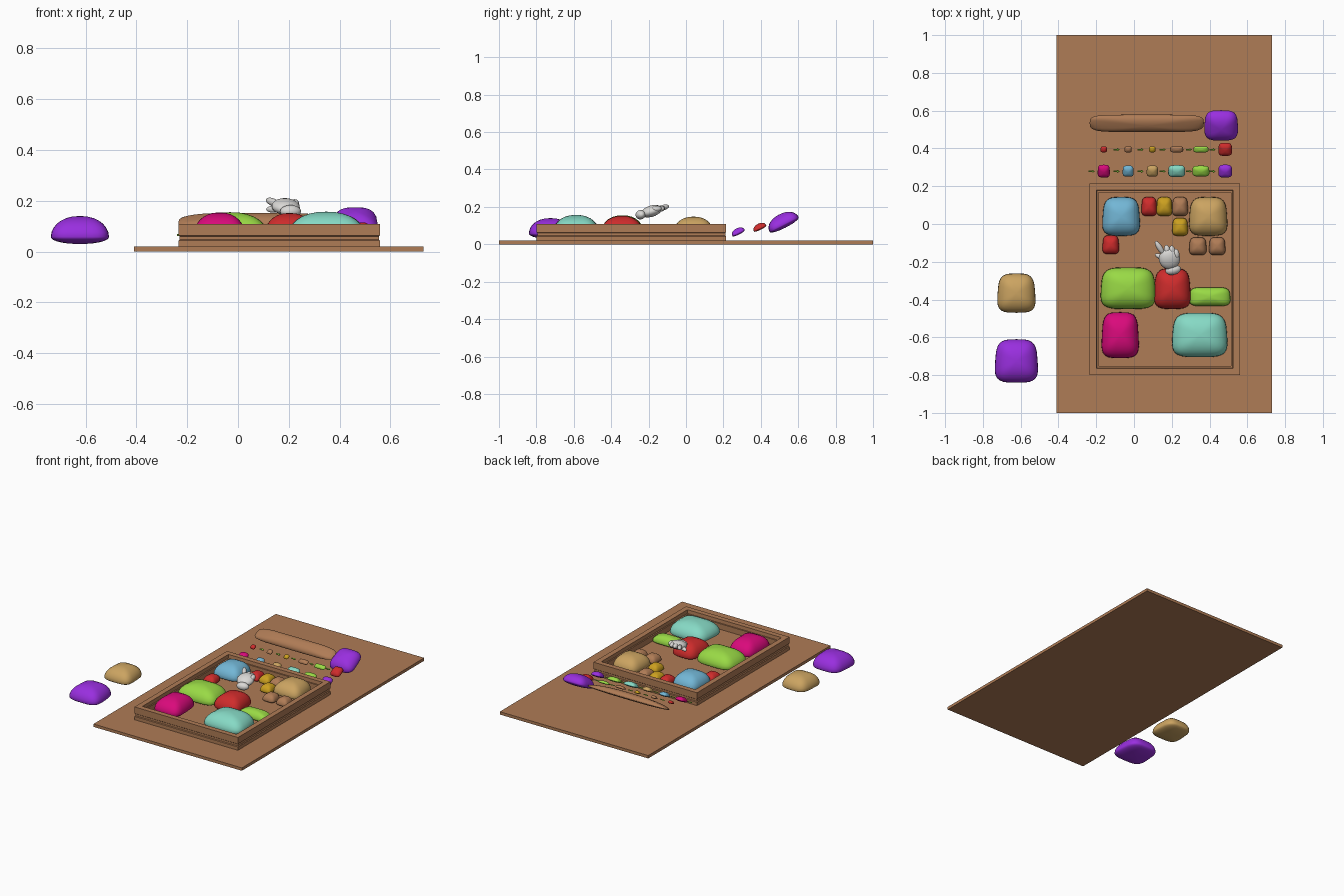
import bpy, bmesh, math
from mathutils import Vector, Matrix

if "Cube" in bpy.data.objects:
    bpy.data.objects.remove(bpy.data.objects["Cube"])

COLOURS = {
    "brown": (0.43, 0.20, 0.092), "purple": (0.32, 0.028, 0.74), "tan": (0.60, 0.37, 0.12),
    "blue": (0.17, 0.47, 0.67), "red": (0.62, 0.025, 0.025), "lime": (0.32, 0.70, 0.06),
    "magenta": (0.70, 0.003, 0.20), "mint": (0.24, 0.70, 0.56), "gold": (0.60, 0.35, 0.014),
    "white": (0.70, 0.69, 0.67),
}
MATS = {}
for cname, c in COLOURS.items():
    MATS[cname] = bpy.data.materials.new(cname)
    MATS[cname].diffuse_color = (*c, 1)


def finish(bm, name, colour, smooth=False):
    bmesh.ops.recalc_face_normals(bm, faces=bm.faces[:])
    mesh = bpy.data.meshes.new(name)
    bm.to_mesh(mesh)
    bm.free()
    mesh.materials.append(MATS[colour])
    ob = bpy.data.objects.new(name, mesh)
    bpy.context.collection.objects.link(ob)
    if smooth:
        for o in bpy.context.selected_objects:
            o.select_set(False)
        ob.select_set(True)
        bpy.context.view_layer.objects.active = ob
        bpy.ops.object.shade_smooth_by_angle(angle=math.radians(50))
    return ob


def spow(v, p):
    return math.copysign(abs(v) ** p, v)


def cushion(name, colour, x0, x1, y0, y1, z0, z1, tilt=0.0, taper=0.07, segs=32):
    """Domed cushion with a rounded-square outline and a nearly flat underside."""
    sx, sy, h = (x1 - x0) / 2, (y1 - y0) / 2, z1 - z0
    corner = min(sx, sy)
    bm = bmesh.new()
    bmesh.ops.create_uvsphere(bm, u_segments=segs, v_segments=14, radius=1)
    for v in bm.verts:
        x, y, z = v.co
        r = min(1.0, math.hypot(x, y))
        a = math.atan2(y, x)
        # keep the corner radius even on long cushions
        ux, uy = spow(math.cos(a), 0.55), spow(math.sin(a), 0.55)
        rr = r ** 0.9
        px = (ux * corner + spow(math.cos(a), 0.25) * (sx - corner)) * rr
        py = (uy * corner + spow(math.sin(a), 0.25) * (sy - corner)) * rr
        px *= 1 - taper * (py / sy) * corner / sx
        pz = z * h * (0.75 if z > 0 else 0.25) - h * 0.25
        v.co = (px, py, pz)
    centre = Vector(((x0 + x1) / 2, (y0 + y1) / 2, (z0 + z1) / 2))
    bm.transform(Matrix.Translation(centre) @ Matrix.Rotation(tilt, 4, 'X')
                 @ Matrix.Translation((0, 0, h * 0.5 - 0.0)))
    return finish(bm, name, colour, True)


def ball(name, colour, centre, size, rot=(0, 0, 0)):
    bm = bmesh.new()
    bmesh.ops.create_uvsphere(bm, u_segments=20, v_segments=12, radius=1)
    bm.transform(Matrix.Diagonal((*size, 1)))
    ob = finish(bm, name, colour, True)
    ob.location, ob.rotation_euler = centre, rot
    return ob


def capsule(name, colour, a, b, r):
    """Elongated ball from a to b."""
    a, b = Vector(a), Vector(b)
    d = b - a
    ob = ball(name, colour, (a + b) / 2, (r, r, d.length / 2 + r * 0.5))
    ob.rotation_euler = d.to_track_quat('Z', 'Y').to_euler()
    return ob


# Base board
bm = bmesh.new()
bmesh.ops.create_cube(bm, size=1)
bm.transform(Matrix.Translation((0.16, 0, 0.01)) @ Matrix.Diagonal((1.14, 2.0, 0.02, 1)))
finish(bm, "base_board", "brown")

# Tray rim: a moulded profile (inset, height) swept round a rectangle
X0, X1, Y0, Y1 = -0.235, 0.56, -0.80, 0.215
PROFILE = [(0, 0.02), (0, 0.043), (0.005, 0.047), (0.005, 0.060), (0, 0.064), (0, 0.109),
           (0.036, 0.109), (0.038, 0.085), (0.047, 0.085), (0.047, 0.02)]
bm = bmesh.new()
rings = [[bm.verts.new(p) for p in ((X0 + i, Y0 + i, z), (X1 - i, Y0 + i, z),
                                    (X1 - i, Y1 - i, z), (X0 + i, Y1 - i, z))]
         for i, z in PROFILE]
for k in range(len(rings)):
    lo, hi = rings[k], rings[(k + 1) % len(rings)]
    for j in range(4):
        bm.faces.new((lo[j], lo[(j + 1) % 4], hi[(j + 1) % 4], hi[j]))
finish(bm, "tray_rim", "brown")

# Tray floor
bm = bmesh.new()
bmesh.ops.create_cube(bm, size=1)
bm.transform(Matrix.Translation(((X0 + X1) / 2, (Y0 + Y1) / 2, 0.033))
             @ Matrix.Diagonal((X1 - X0 - 0.09, Y1 - Y0 - 0.09, 0.026, 1)))
finish(bm, "tray_floor", "brown")

# Cushions inside the tray: colour, x range, y range, top height
TRAY = [
    ("blue", -0.166, 0.03, -0.063, 0.143, 0.148), ("tan", 0.293, 0.493, -0.063, 0.143, 0.148),
    ("red", 0.040, 0.120, 0.042, 0.143, 0.10), ("gold", 0.120, 0.202, 0.042, 0.143, 0.10),
    ("brown", 0.203, 0.285, 0.042, 0.143, 0.10), ("gold", 0.203, 0.285, -0.063, 0.032, 0.10),
    ("red", -0.166, -0.08, -0.16, -0.06, 0.10), ("brown", 0.293, 0.383, -0.165, -0.07, 0.10),
    ("brown", 0.398, 0.483, -0.165, -0.07, 0.10), ("lime", -0.175, 0.113, -0.45, -0.23, 0.155),
    ("red", 0.108, 0.298, -0.45, -0.235, 0.152), ("lime", 0.293, 0.51, -0.435, -0.335, 0.107),
    ("magenta", -0.17, 0.024, -0.71, -0.467, 0.154), ("mint", 0.203, 0.493, -0.705, -0.47, 0.157),
]
for n, (col, x0, x1, y0, y1, top) in enumerate(TRAY):
    # the outline sits a quarter of the way up
    h = top - 0.045
    cushion(f"tray_cushion_{n}", col, x0, x1, y0, y1, 0.045 - h * 0.25, top - h * 0.25)

# Reposition so that each cushion rests on the floor
for ob in bpy.data.objects:
    if ob.name.startswith("tray_cushion"):
        low = min(v.co.z for v in ob.data.vertices)
        ob.location.z = 0.045 - low

# Loose cushions beside the board
for n, (col, x0, x1, y0, y1) in enumerate((("purple", -0.735, -0.51, -0.84, -0.61),
                                           ("tan", -0.722, -0.523, -0.47, -0.262))):
    ob = cushion(f"loose_cushion_{n}", col, x0, x1, y0, y1, 0.03, 0.14 - 0.01 * n)
    ob.location.z = 0.03 - min(v.co.z for v in ob.data.vertices)

# Tilted display behind the tray
TILT = math.radians(27)


def tilted(name, col, x0, x1, y, depth, h, taper=0.05):
    ob = cushion(name, col, x0, x1, y - depth / 2, y + depth / 2, -h / 2, h / 2, TILT, taper, 24)
    ys = [v.co.y for v in ob.data.vertices]
    zs = [v.co.z for v in ob.data.vertices]
    ob.location.y = y - (min(ys) + max(ys)) / 2
    ob.location.z = 0.064 + 0.216 * (y - 0.27) - (min(zs) + max(zs)) / 2
    return ob


tilted("display_loaf", "brown", -0.235, 0.37, 0.533, 0.10, 0.045, 0.0)
tilted("display_head", "purple", 0.373, 0.55, 0.522, 0.175, 0.078)
FRONT_ROW = [("magenta", -0.16, 0.064, 0.074), ("blue", -0.031, 0.058, 0.064),
             ("tan", 0.097, 0.06, 0.064), ("mint", 0.226, 0.09, 0.068),
             ("lime", 0.354, 0.09, 0.062), ("purple", 0.483, 0.073, 0.074)]
BACK_ROW = [("red", -0.16, 0.034, 0.034), ("brown", -0.031, 0.038, 0.034),
            ("gold", 0.097, 0.034, 0.034), ("brown", 0.226, 0.07, 0.034),
            ("lime", 0.354, 0.08, 0.034), ("red", 0.483, 0.072, 0.075)]
for label, row, y in (("front", FRONT_ROW, 0.28), ("back", BACK_ROW, 0.395)):
    for n, (col, x, w, d) in enumerate(row):
        tilted(f"{label}_row_cushion_{n}", col, x - w / 2, x + w / 2, y, d,
               0.4 * min(w, d) + 0.006)

# Small arrows between the row cushions
ARROW = [(-1, -.25), (.2, -.25), (.2, -.6), (1, 0), (.2, .6), (.2, .25), (-1, .25)]
ARROW_X = (-0.224, -0.092, 0.034, 0.152, 0.29, 0.415)
for label, y, xs in (("front", 0.28, ARROW_X), ("back", 0.395, ARROW_X[1:])):
    for n, x in enumerate(xs):
        bm = bmesh.new()
        f = bm.faces.new([bm.verts.new((px * 0.016, py * 0.013, 0)) for px, py in ARROW])
        ext = bmesh.ops.extrude_face_region(bm, geom=[f])["geom"]
        bmesh.ops.translate(bm, vec=(0, 0, 0.006),
                            verts=[e for e in ext if isinstance(e, bmesh.types.BMVert)])
        ob = finish(bm, f"{label}_arrow_{n}", "lime")
        ob.location = (x, y, 0.061 + 0.216 * (y - 0.27))
        ob.rotation_euler.x = TILT

# Gloved pointing hand
ball("hand_palm", "white", (0.188, -0.185, 0.177), (0.056, 0.058, 0.030), (0.3, 0, 0.2))
ball("hand_cuff", "white", (0.207, -0.243, 0.158), (0.042, 0.026, 0.025), (0.3, 0, 0.2))
capsule("hand_index_finger", "white", (0.155, -0.155, 0.187), (0.117, -0.097, 0.203), 0.015)
capsule("hand_thumb", "white", (0.165, -0.185, 0.168), (0.118, -0.163, 0.166), 0.014)
for n, (x, y) in enumerate(((0.178, -0.127), (0.205, -0.130), (0.227, -0.147))):
    capsule(f"hand_curled_finger_{n}", "white", (x, y - 0.03, 0.188), (x - 0.006, y + 0.008, 0.192), 0.016)

for m in bpy.data.materials:
    if m.users and not m.is_grease_pencil:
        m.use_nodes = True
        m.node_tree.nodes["Principled BSDF"].inputs["Base Color"].default_value = m.diffuse_color
